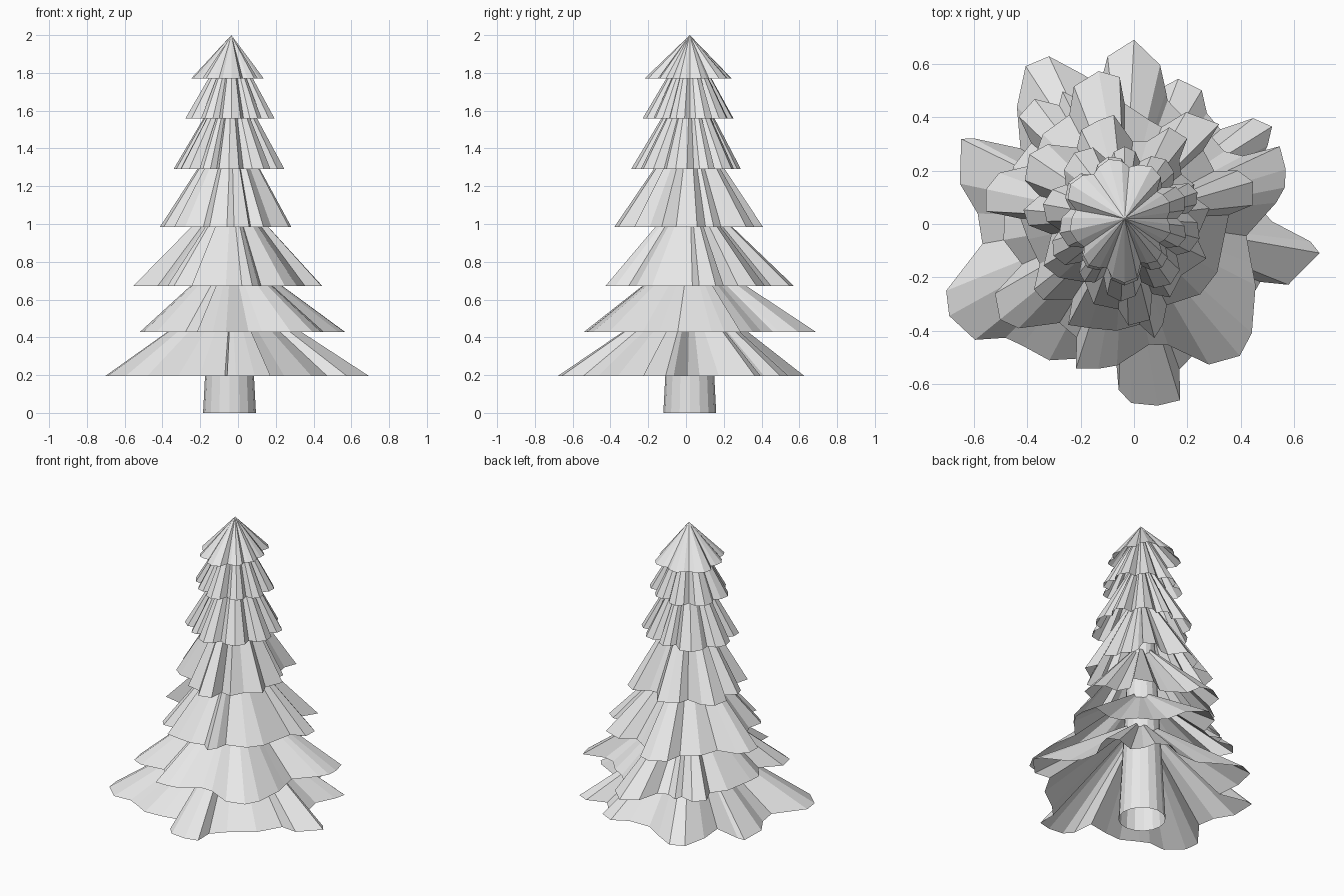
import bpy
import bmesh
from math import cos, sin, radians
from mathutils import Vector

default_cube = bpy.data.objects.get("Cube")
if default_cube:
    bpy.data.objects.remove(default_cube, do_unlink=True)

AXIS = Vector((-0.035, 0.02, 0.0))

# Single plain grey for the whole tree
grey = bpy.data.materials.new("plain_grey")
grey.use_nodes = True
grey_value = (0.8, 0.8, 0.8, 1.0)
grey.diffuse_color = grey_value
for node in grey.node_tree.nodes:
    if node.type == 'BSDF_PRINCIPLED':
        node.inputs["Base Color"].default_value = grey_value


def make_object(name, bm):
    """Turn a bmesh into a flat shaded object."""
    mesh = bpy.data.meshes.new(name)
    bm.to_mesh(mesh)
    bm.free()
    mesh.materials.append(grey)
    obj = bpy.data.objects.new(name, mesh)
    bpy.context.scene.collection.objects.link(obj)
    return obj


def lobed_rim(lobes, valley=0.82):
    """Scalloped rim of (angle, radius); each lobe runs to the next start."""
    rim = []
    for index, (start, radius) in enumerate(lobes):
        previous_radius = lobes[index - 1][1]
        following = lobes[(index + 1) % len(lobes)][0]
        width = (following - start) % 360
        rim.append((start, valley * min(radius, previous_radius)))
        for along, scale in ((0.2, 0.94), (0.5, 1.0), (0.8, 0.94)):
            rim.append((start + along * width, scale * radius))
    return rim


def foliage_tier(name, rim_height, apex_height, rim):
    """Open pleated cone over a level rim given as (angle, radius)."""
    bm = bmesh.new()
    apex = bm.verts.new(AXIS + Vector((0, 0, apex_height)))
    edge = []
    for angle, radius in rim:
        turn = radians(angle)
        offset = Vector((radius * cos(turn), radius * sin(turn), rim_height))
        edge.append(bm.verts.new(AXIS + offset))
    for index, vertex in enumerate(edge):
        bm.faces.new((apex, vertex, edge[(index + 1) % len(edge)]))
    return make_object(name, bm)


# Broad lower tiers with irregular branches
foliage_tier("bottom_foliage_tier", 0.195, 0.67, [
    (6, .5), (18, .5), (27, .6), (32, .65), (38, .61), (43, .49),
    (52, .5), (59, .56), (69, .56), (78, .48), (95, .47), (106, .56),
    (115, .67), (123, .68), (134, .58), (146, .47), (152, .64), (154, .68),
    (168, .63), (178, .55), (190, .54), (202, .72), (209, .75), (219, .72),
    (225, .63), (231, .61), (242, .6), (252, .55), (266, .5), (268, .64),
    (272, .69), (280, .71), (287, .71), (290, .6), (300, .56), (318, .57),
    (335, .56), (338, .66), (350, .74), (353, .7), (359, .55)])

foliage_tier("second_foliage_tier", 0.428, 0.87, [
    (6, .57), (11, .61), (17, .63), (25, .64), (28, .5), (34, .45),
    (48, .45), (60, .44), (70, .47), (72, .5), (77, .59), (87, .67),
    (96, .61), (102, .48), (110, .47), (116, .53), (120, .49), (127, .56),
    (136, .55), (141, .45), (155, .46), (180, .45), (190, .46), (204, .42),
    (210, .56), (219, .6), (226, .57), (238, .46), (248, .48), (252, .59),
    (260, .57), (267, .55), (281, .48), (289, .5), (300, .63), (310, .67),
    (318, .64), (333, .55), (341, .5), (352, .46)])

foliage_tier("third_foliage_tier", 0.672, 1.2, [
    (2, .39), (6, .48), (16, .5), (23, .46), (28, .38), (41, .39),
    (45, .5), (60, .46), (68, .37), (76, .38), (90, .43), (92, .53),
    (100, .56), (111, .53), (118, .44), (134, .44), (150, .4), (160, .5),
    (168, .53), (177, .52), (180, .39), (192, .37), (208, .36), (218, .43),
    (225, .43), (237, .36), (242, .45), (252, .43), (266, .42), (278, .4),
    (284, .46), (290, .42), (296, .36), (315, .4), (330, .4), (345, .38)])

foliage_tier("fourth_foliage_tier", 0.984, 1.57, [
    (7, .32), (18, .27), (26, .29), (38, .27), (47, .3), (52, .38),
    (64, .38), (74, .3), (84, .29), (96, .39), (105, .38), (116, .37),
    (124, .32), (136, .4), (146, .43), (159, .4), (165, .33), (175, .38),
    (184, .36), (192, .28), (210, .35), (222, .33), (238, .28), (250, .34),
    (266, .34), (272, .4), (284, .39), (290, .3), (300, .34), (315, .3),
    (334, .34), (345, .28)])

# Compact upper tiers with regular scallops, each lobe as (start angle, reach)
foliage_tier("fifth_foliage_tier", 1.292, 1.81, lobed_rim([
    (5, .29), (35, .27), (75, .27), (105, .31), (150, .31), (190, .3),
    (225, .28), (250, .31), (285, .3), (325, .29)]))

foliage_tier("sixth_foliage_tier", 1.558, 1.98, lobed_rim([
    (0, .24), (40, .22), (85, .24), (125, .25), (170, .25),
    (215, .23), (250, .25), (290, .23), (325, .24)]))

foliage_tier("top_foliage_tier", 1.77, 2.0, lobed_rim([
    (0, .18), (40, .22), (85, .23), (125, .24), (170, .21),
    (215, .22), (250, .24), (290, .2), (325, .18)], valley=0.88))

# Tapered trunk, open at the foot
trunk_bm = bmesh.new()
trunk_height = 1.7
bmesh.ops.create_cone(trunk_bm, cap_ends=False, segments=16,
                      radius1=0.14, radius2=0.05, depth=trunk_height)
bmesh.ops.translate(trunk_bm, verts=trunk_bm.verts,
                    vec=(-0.045, AXIS.y, trunk_height / 2))
make_object("trunk", trunk_bm)
